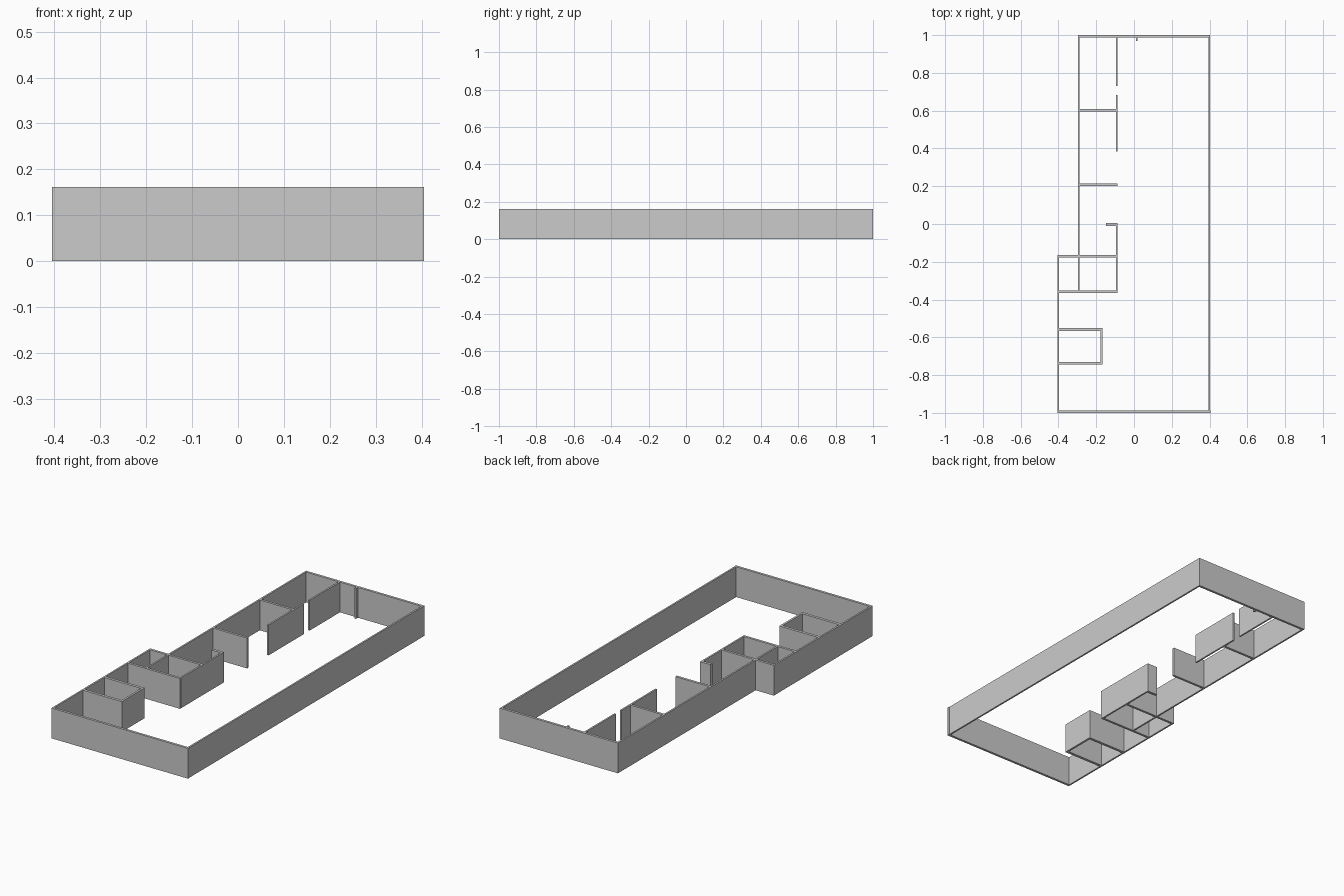
import bpy

if "Cube" in bpy.data.objects:
    bpy.data.objects.remove(bpy.data.objects["Cube"])

H = 0.162  # common wall height


def wall(name, x0, x1, y0, y1):
    """Axis-aligned wall slab standing on the floor."""
    bpy.ops.mesh.primitive_cube_add(size=1, location=((x0 + x1) / 2, (y0 + y1) / 2, H / 2))
    ob = bpy.context.object
    ob.name = ob.data.name = name
    ob.scale = (x1 - x0, y1 - y0, H)
    bpy.ops.object.transform_apply(location=False, rotation=False, scale=True)
    return ob


def wall_x(name, y, x0, x1, t=0.013):
    """Wall running along x, centred on y."""
    return wall(name, x0, x1, y - t / 2, y + t / 2)


def wall_y(name, x, y0, y1, t=0.009):
    """Wall running along y, centred on x."""
    return wall(name, x - t / 2, x + t / 2, y0, y1)


# Outer shell
wall_x("front_wall", -0.9935, -0.405, 0.405)
wall_x("back_wall", 0.9935, -0.297, 0.4)
wall_y("right_wall", 0.3985, -0.987, 1.0)
wall_y("left_wall_front", -0.4005, -0.987, -0.165)
wall_y("left_wall_back", -0.2925, -0.36, 0.987)

# Small closet at the front left
wall_x("closet_front_wall", -0.737, -0.396, -0.167, 0.015)
wall_x("closet_back_wall", -0.558, -0.396, -0.167, 0.015)
wall_y("closet_side_wall", -0.1725, -0.7295, -0.5655, 0.011)

# Cross walls of the room row
wall_x("cross_wall_1", -0.359, -0.396, -0.088)
wall_x("cross_wall_2", -0.171, -0.396, -0.088)
wall_x("cross_wall_3", -0.002, -0.149, -0.088, 0.015)
wall_x("cross_wall_4", 0.208, -0.288, -0.087)
wall_x("cross_wall_5", 0.602, -0.288, -0.096)

# Corridor wall with door gaps
for i, (y0, y1) in enumerate([(-0.359, -0.002), (0.384, 0.682), (0.731, 0.987)], 1):
    wall_y(f"corridor_wall_{i}", -0.092, y0, y1)

# Short stub on the back wall
wall_y("back_wall_stub", 0.015, 0.970, 0.987)
